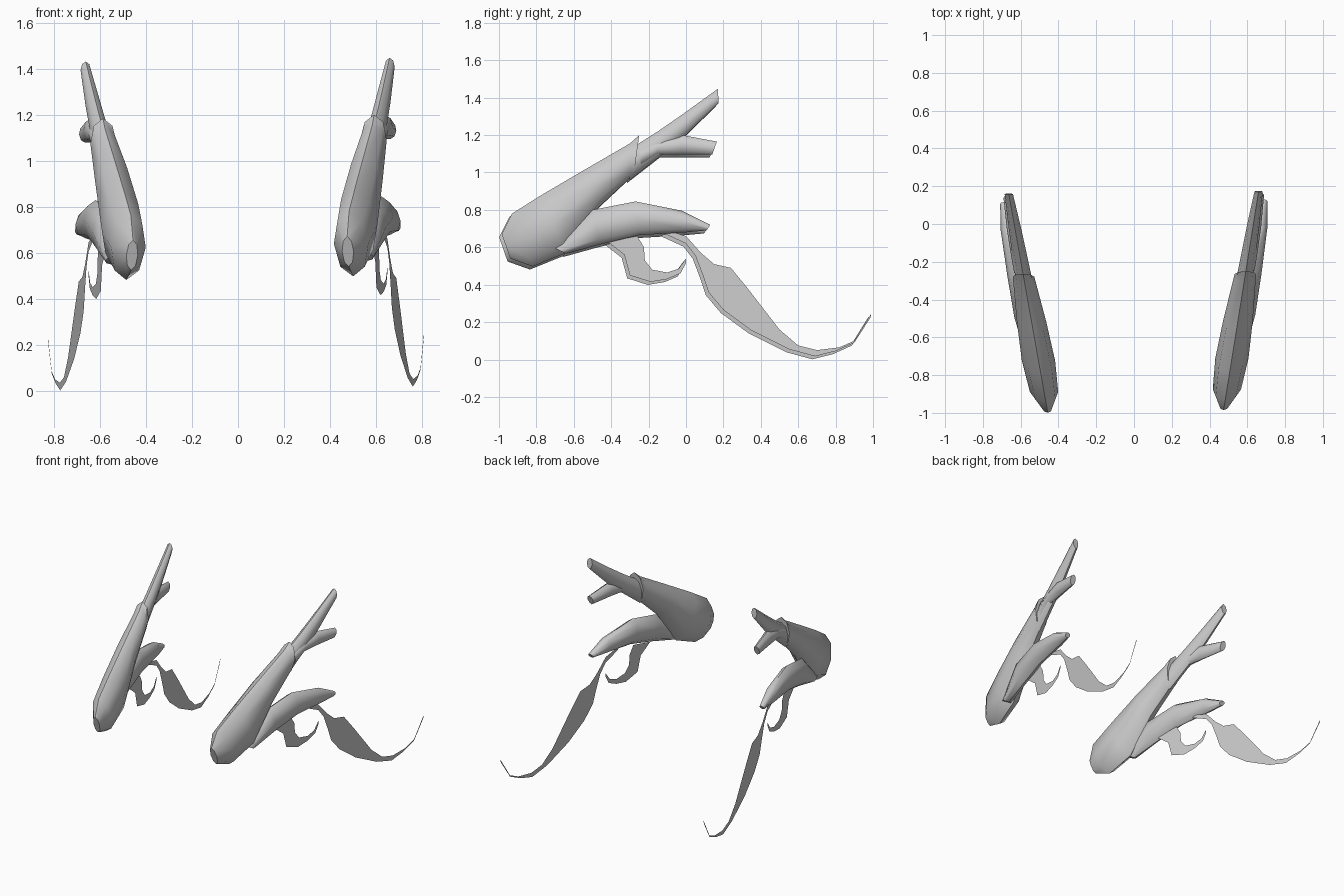
import bpy, bmesh, math

if "Cube" in bpy.data.objects:
    bpy.data.objects.remove(bpy.data.objects["Cube"], do_unlink=True)

grey = bpy.data.materials.new("plain_grey")
grey.use_nodes = True
grey.diffuse_color = (0.6, 0.6, 0.6, 1)
grey.node_tree.nodes["Principled BSDF"].inputs["Base Color"].default_value = (0.6, 0.6, 0.6, 1)


def finish(name, bm, place, recalc=True):
    """Move the side-on geometry into the splayed plane of one leg."""
    for v in bm.verts:
        v.co = place(*v.co)
    if recalc:
        bmesh.ops.recalc_face_normals(bm, faces=bm.faces)
    mesh = bpy.data.meshes.new(name)
    bm.to_mesh(mesh)
    bm.free()
    mesh.materials.append(grey)
    obj = bpy.data.objects.new(name, mesh)
    bpy.context.collection.objects.link(obj)
    bpy.ops.object.select_all(action="DESELECT")
    obj.select_set(True)
    bpy.context.view_layer.objects.active = obj
    bpy.ops.object.shade_smooth_by_angle(angle=math.radians(50))


def limb(name, sections, place, offset=0.0, sides=8):
    """Loft through sections of (upper y, z, lower y, z, half width)."""
    bm = bmesh.new()
    rings = []
    for y1, z1, y2, z2, half in sections:
        ring = []
        for i in range(sides):
            a = math.tau * i / sides
            t = (1 - math.cos(a)) / 2
            ring.append(bm.verts.new((offset + half * math.sin(a),
                                      y1 + (y2 - y1) * t, z1 + (z2 - z1) * t)))
        rings.append(ring)
    for a, b in zip(rings, rings[1:]):
        for i in range(sides):
            j = (i + 1) % sides
            bm.faces.new((a[i], a[j], b[j], b[i]))
    bm.faces.new(rings[0])
    bm.faces.new(rings[-1])
    finish(name, bm, place)


def ribbon(name, upper, lower, place, offset=0.018):
    """Thin sheet strung between an upper and a lower edge."""
    bm = bmesh.new()
    edges = [[bm.verts.new((offset, y, z)) for y, z in e] for e in (upper, lower)]
    for i in range(len(upper) - 1):
        bm.faces.new((edges[1][i], edges[1][i + 1], edges[0][i + 1], edges[0][i]))
    finish(name, bm, place, False)


thigh = [(-.985, .67, -.94, .54, .025), (-.93, .78, -.82, .497, .075),
         (-.78, .875, -.64, .57, .088), (-.55, 1.01, -.46, .82, .078),
         (-.30, 1.155, -.30, .97, .06), (-.25, 1.2, -.28, .98, .057)]
long_prong = [(-.34, 1.10, -.30, .96, .045), (-.15, 1.22, -.12, 1.10, .038),
              (-.02, 1.31, .0, 1.2, .033), (.17, 1.447, .175, 1.37, .022)]
short_prong = [(-.25, 1.13, -.24, 1.03, .036), (-.15, 1.17, -.15, 1.095, .036),
               (-.02, 1.2, -.02, 1.095, .034), (.165, 1.165, .14, 1.095, .022)]
shin = [(-.71, .60, -.64, .565, .03), (-.50, .80, -.46, .615, .052),
        (-.27, .845, -.25, .665, .05), (-.02, .795, .0, .68, .042),
        (.13, .72, .11, .69, .02)]
small_upper = [(-.26, .66), (-.225, .6), (-.22, .53), (-.18, .48),
               (-.10, .465), (-.04, .485), (0, .54)]
small_lower = [(-.42, .63), (-.33, .56), (-.30, .45), (-.19, .415),
               (-.10, .43), (-.03, .46), (0, .515)]
long_upper = [(-.1, .69), (0, .66), (.08, .57), (.15, .51), (.24, .49), (.33, .38),
              (.5, .16), (.6, .075), (.7, .05), (.82, .065), (.9, .10), (.99, .245)]
long_lower = [(-.12, .675), (0, .62), (.05, .555), (.09, .45), (.12, .36), (.2, .265),
              (.35, .155), (.55, .055), (.69, .017), (.8, .045), (.9, .09), (.987, .225)]

# Both legs, the right one splayed slightly more and set slightly lower
for label, sign, slope, dy, dz in (("left", 1, .16, 0, 0), ("right", -1, .178, -.014, -.016)):
    def place(u, y, z):
        return (sign * (.632 + slope * y + u), y + dy, z + dz)

    limb(label + "_thigh", thigh, place)
    limb(label + "_long_prong", long_prong, place)
    limb(label + "_short_prong", short_prong, place, .01)
    limb(label + "_shin", shin, place, .035)
    ribbon(label + "_small_ribbon", small_upper, small_lower, place)
    ribbon(label + "_long_ribbon", long_upper, long_lower, place)
